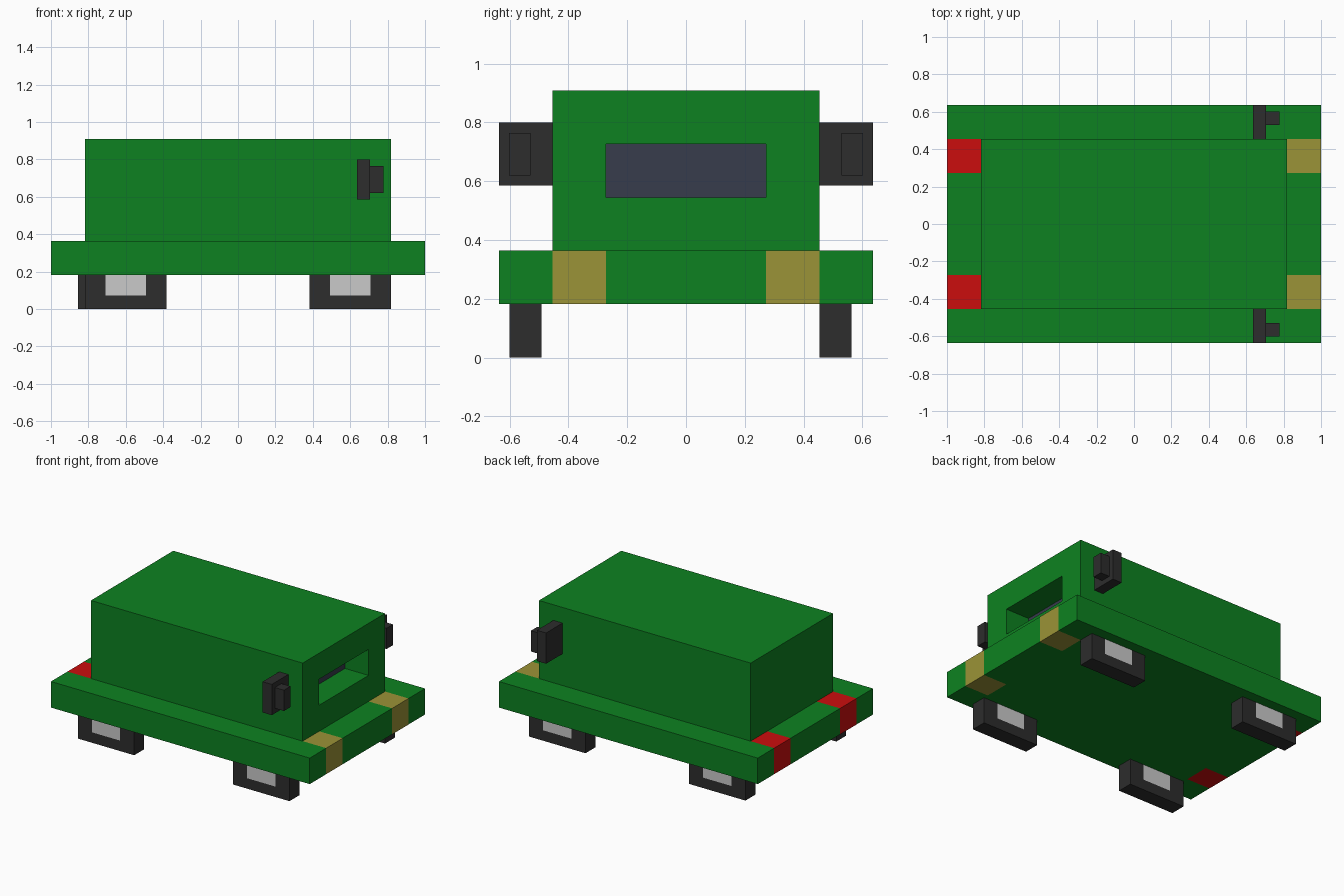
import bpy, bmesh
from mathutils import Vector

if "Cube" in bpy.data.objects:
    bpy.data.objects.remove(bpy.data.objects["Cube"])

U = 1 / 11  # modelling unit: the truck is 22 units long


def material(name, rgb):
    m = bpy.data.materials.new(name)
    m.diffuse_color = (*rgb, 1)
    m.use_nodes = True
    m.node_tree.nodes["Principled BSDF"].inputs["Base Color"].default_value = m.diffuse_color
    return m


GREEN = material("green paint", (0.004, 0.222, 0.015))
TAN = material("headlight tan", (0.33, 0.292, 0.038))
RED = material("tail light red", (0.6, 0.004, 0.004))
BLACK = material("black rubber", (0.026, 0.026, 0.026))
GREY = material("hub grey", (0.59, 0.59, 0.59))
GLASS = material("window glass", (0.038, 0.045, 0.072))


def box(name, lo, hi, mats, cuts=(), rule=None, recess=None):
    """Box from lo to hi, sliced at (axis, position) cuts; rule(face) picks the
    material, recess = (material index, offset) pushes those faces inward."""
    lo, hi = Vector(lo), Vector(hi)
    bm = bmesh.new()
    bmesh.ops.create_cube(bm, size=1)
    for v in bm.verts:
        v.co = Vector((lo[i] if v.co[i] < 0 else hi[i]) for i in range(3))
    for axis, pos in cuts:
        co, no = Vector(), Vector()
        co[axis], no[axis] = pos, 1
        bmesh.ops.bisect_plane(bm, geom=bm.verts[:] + bm.edges[:] + bm.faces[:],
                               plane_co=co, plane_no=no)
    bm.normal_update()
    if rule:
        for f in bm.faces:
            f.material_index = rule(f)
    if recess:
        index, offset = recess
        faces = [f for f in bm.faces if f.material_index == index]
        new = bmesh.ops.extrude_discrete_faces(bm, faces=faces)["faces"]
        for f in bm.faces:
            f.material_index = index if f in new else 0
        bmesh.ops.translate(bm, vec=Vector(offset),
                            verts=list({v for f in new for v in f.verts}))
        bmesh.ops.recalc_face_normals(bm, faces=bm.faces[:])
    mesh = bpy.data.meshes.new(name)
    bm.to_mesh(mesh)
    bm.free()
    for m in mats:
        mesh.materials.append(m)
    obj = bpy.data.objects.new(name, mesh)
    bpy.context.collection.objects.link(obj)
    return obj


# Chassis slab with headlights at +x and tail lights at -x
def light_rule(f):
    c = f.calc_center_median()
    if abs(c.x) > 9 * U and 3 * U < abs(c.y) < 5 * U:
        return 1 if c.x > 0 else 2
    return 0


box("chassis", (-1, -7 * U, 2 * U), (1, 7 * U, 4 * U), [GREEN, TAN, RED],
    [(0, s * 9 * U) for s in (-1, 1)] +
    [(1, s * k * U) for s in (-1, 1) for k in (3, 5)], light_rule)


# Cabin with a deep recessed windscreen
def window_rule(f):
    c = f.calc_center_median()
    return int(f.normal.x > 0.5 and abs(c.y) < 3 * U and 6 * U < c.z < 8 * U)


box("cabin", (-9 * U, -5 * U, 4 * U), (9 * U, 5 * U, 10 * U), [GREEN, GLASS],
    [(1, -3 * U), (1, 3 * U), (2, 6 * U), (2, 8 * U)], window_rule,
    (1, (-2 * U, 0, 0)))


# Wheels with hubs painted on both flat sides (slightly uneven placement)
def wheel(name, x, y):
    def hub_rule(f):
        c = f.calc_center_median()
        return int(abs(f.normal.y) > 0.5 and abs(c.x - x) < 1.2 * U and c.z > 0.8 * U)

    box(name, (x - 2.4 * U, y - 0.6 * U, 0), (x + 2.4 * U, y + 0.6 * U, 2 * U),
        [BLACK, GREY], [(0, x - 1.2 * U), (0, x + 1.2 * U), (2, 0.8 * U)], hub_rule)


wheel("front_right_wheel", 6.6 * U, -6 * U)
wheel("front_left_wheel", 6.6 * U, 5.6 * U)
wheel("rear_right_wheel", -6.6 * U, -6 * U)
wheel("rear_left_wheel", -7 * U, 5.6 * U)

# Side mirrors: plate plus small block on the forward face
for side, s in (("right", -1), ("left", 1)):
    ya, yb = sorted((s * 5 * U, s * 7 * U))
    box(side + "_mirror_plate", (0.636, ya, 0.585), (0.707, yb, 0.8), [BLACK])
    ya, yb = sorted((s * 0.53, s * 0.602))
    box(side + "_mirror_block", (0.707, ya, 0.62), (0.777, yb, 0.765), [BLACK])
